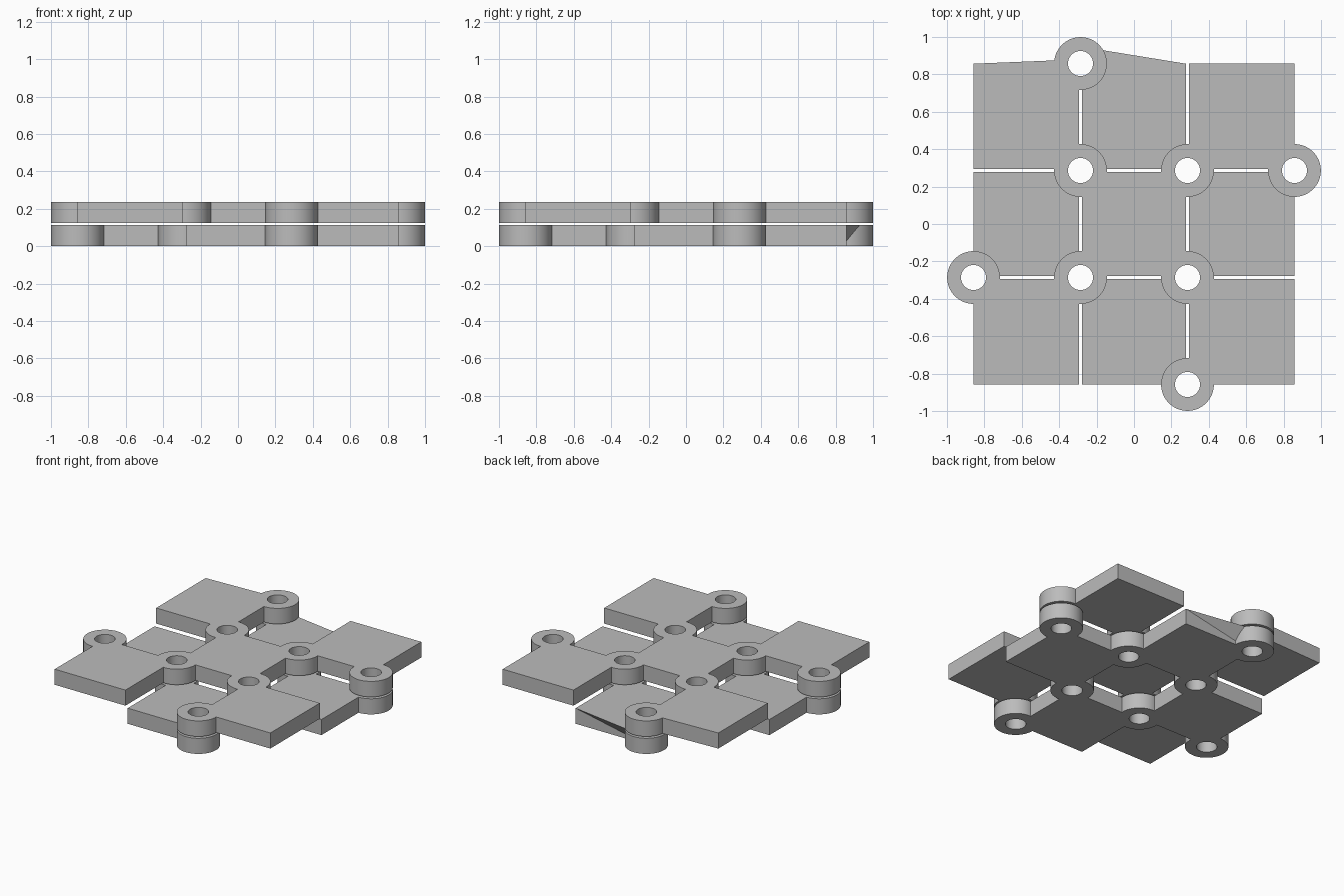
import bpy
import bmesh
from mathutils import Matrix, Vector

if "Cube" in bpy.data.objects:
    bpy.data.objects.remove(bpy.data.objects["Cube"])

INNER, OUTER, PIN = 0.277, 0.857, 0.286   # tile edges and hinge spacing
GAP = PIN * 2 - INNER                     # near edge of the outer tiles
GAP = 0.295
RING_R, HOLE_R, THICK = 0.141, 0.067, 0.112
BANDS = {-1: (-OUTER, -GAP), 0: (-INNER, INNER), 1: (GAP, OUTER)}

grey = bpy.data.materials.new("plain grey")
grey.use_nodes = True
grey.diffuse_color = (0.5, 0.5, 0.5, 1)
grey.node_tree.nodes["Principled BSDF"].inputs["Base Color"].default_value = (0.5, 0.5, 0.5, 1)

# Hinge centres: four between the tiles, four around the rim
inner_pins = [(sx * PIN, sy * PIN) for sx in (-1, 1) for sy in (-1, 1)]
rim = OUTER + 0.001
outer_pins = [(-PIN, rim), (rim, PIN), (PIN, -rim), (-rim, -PIN)]
pins = inner_pins + outer_pins


def make_object(name, bm):
    bmesh.ops.recalc_face_normals(bm, faces=bm.faces)
    mesh = bpy.data.meshes.new(name)
    bm.to_mesh(mesh)
    bm.free()
    mesh.materials.append(grey)
    obj = bpy.data.objects.new(name, mesh)
    bpy.context.collection.objects.link(obj)
    return obj


def add_box(bm, xs, ys, z):
    mid = Vector((sum(xs) / 2, sum(ys) / 2, z + THICK / 2))
    size = (xs[1] - xs[0], ys[1] - ys[0], THICK)
    made = bmesh.ops.create_cube(bm, size=1, matrix=Matrix.Translation(mid) @ Matrix.Diagonal((*size, 1)))
    return made["verts"]


def cylinders(name, radius, z, height):
    bm = bmesh.new()
    for x, y in pins:
        bmesh.ops.create_cone(bm, cap_ends=True, segments=64, radius1=radius, radius2=radius,
                              depth=height, matrix=Matrix.Translation((x, y, z + height / 2)))
    return make_object(name, bm)


def skew_rear_edge(bm, verts, top_only, amount):
    """Pull the tile corner beside the rear hinge outward."""
    side = min(verts, key=lambda v: abs(v.co.x + PIN)).co.x
    rear = [v for v in verts if v.co.y > OUTER - 0.01]
    near = sorted((v for v in rear if abs(v.co.x - side) < 0.01), key=lambda v: v.co.z)
    far = sorted((v for v in rear if v not in near), key=lambda v: v.co.z)
    for v in near[1:] if top_only else near:
        v.co.y += amount
    if top_only:
        bmesh.ops.connect_verts(bm, verts=[near[0], far[1]])


def build_layer(name, parity, z):
    # Square tiles of one checkerboard colouring
    bm = bmesh.new()
    for i, xs in BANDS.items():
        for j, ys in BANDS.items():
            if (i + j) % 2 != parity:
                continue
            verts = add_box(bm, xs, ys, z)
            if (i, j) == (0, 1):
                skew_rear_edge(bm, verts, True, 0.09)
            if (i, j) == (-1, 1):
                skew_rear_edge(bm, verts, False, 0.023)
    tiles = make_object(name, bm)

    # Hinge rings joined on, then pin holes drilled through
    rings = cylinders(name + "_rings", RING_R, z, THICK)
    holes = cylinders(name + "_holes", HOLE_R, z - 0.05, THICK + 0.1)
    for tool, operation in ((rings, 'UNION'), (holes, 'DIFFERENCE')):
        mod = tiles.modifiers.new(operation.title(), 'BOOLEAN')
        mod.object, mod.operation, mod.solver = tool, operation, 'EXACT'
        tool.hide_render = True
    depsgraph = bpy.context.evaluated_depsgraph_get()
    result = bpy.data.meshes.new_from_object(tiles.evaluated_get(depsgraph))
    tiles.modifiers.clear()
    tiles.data = result
    for tool in (rings, holes):
        bpy.data.objects.remove(tool)

    bpy.ops.object.select_all(action='DESELECT')
    tiles.select_set(True)
    bpy.context.view_layer.objects.active = tiles
    bpy.ops.object.shade_smooth_by_angle()


build_layer("lower_tiles", 1, 0)
build_layer("upper_tiles", 0, 0.125)
